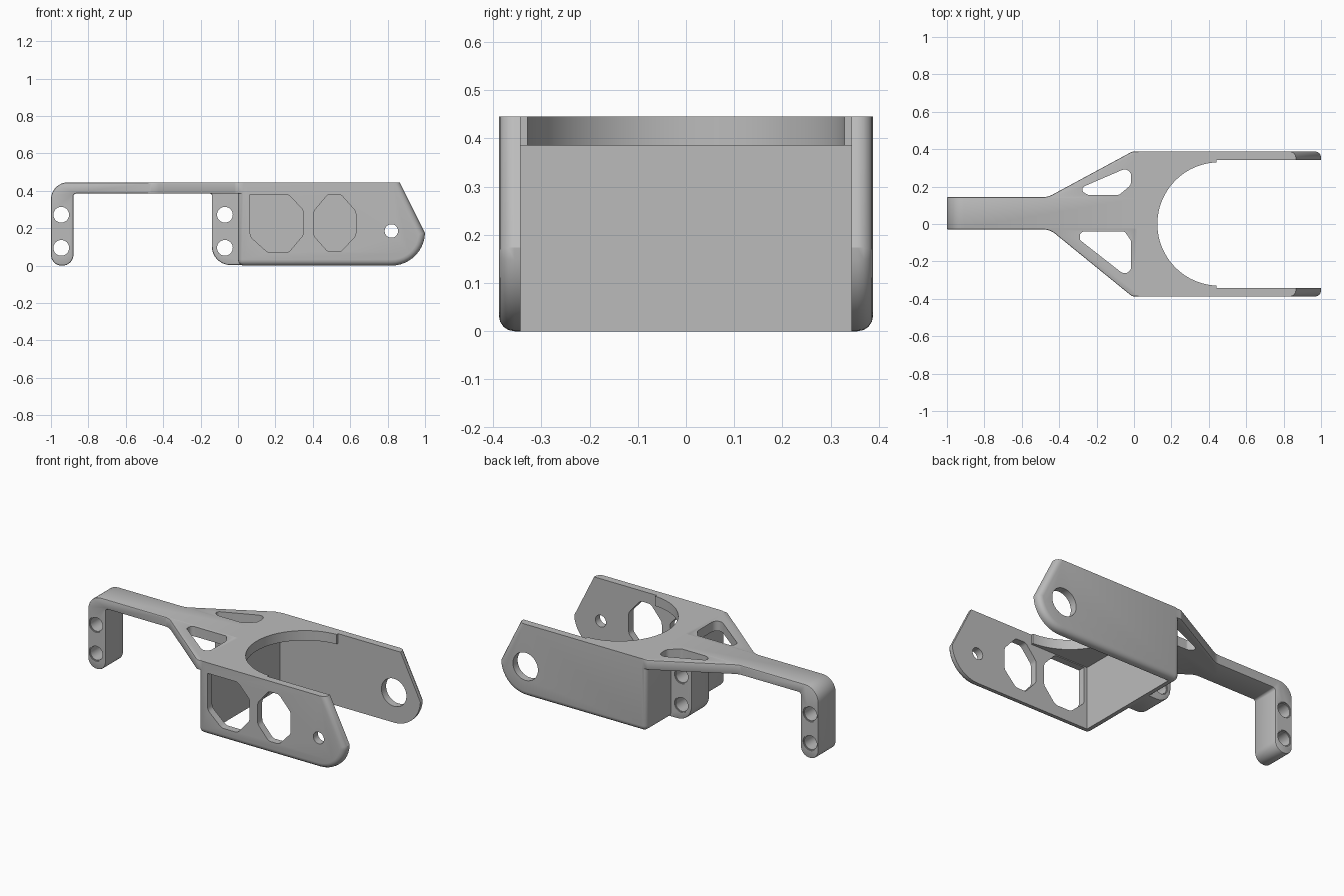
import bpy, bmesh, math
from mathutils import Vector

if "Cube" in bpy.data.objects:
    bpy.data.objects.remove(bpy.data.objects["Cube"], do_unlink=True)

grey = bpy.data.materials.new("satin_grey")
grey.use_nodes = True
tone = (0.5, 0.5, 0.5, 1)
grey.diffuse_color = tone
grey.node_tree.nodes["Principled BSDF"].inputs["Base Color"].default_value = tone


def rounded(points, steps=6):
    """Round each (u, v, radius) corner; no radius keeps it sharp."""
    out = []
    for i, p in enumerate(points):
        c, r = Vector(p[:2]), (p[2] if len(p) > 2 else 0)
        if not r:
            out.append(c)
            continue
        a = (Vector(points[i - 1][:2]) - c).normalized()
        b = (Vector(points[(i + 1) % len(points)][:2]) - c).normalized()
        half = a.angle(b) / 2
        centre = c + (a + b).normalized() * (r / math.sin(half))
        start = (c + a * (r / math.tan(half)) - centre).normalized()
        end = (c + b * (r / math.tan(half)) - centre).normalized()
        for k in range(steps + 1):
            out.append(centre + start.slerp(end, k / steps).normalized() * r)
    return out


def circle(u, v, r, n=32):
    return [(u + r * math.cos(math.tau * k / n), v + r * math.sin(math.tau * k / n)) for k in range(n)]


def prism(name, points, axis, lo, hi, bevel=0, segments=2, edge_rule=None):
    """Extrude a profile along y or z, optionally softening chosen edges."""
    bm = bmesh.new()
    place = (lambda p: (p[0], lo, p[1])) if axis == "y" else (lambda p: (p[0], p[1], lo))
    shift = Vector((0, hi - lo, 0)) if axis == "y" else Vector((0, 0, hi - lo))
    face = bm.faces.new([bm.verts.new(place(p)) for p in points])
    ext = bmesh.ops.extrude_face_region(bm, geom=[face])["geom"]
    bmesh.ops.translate(bm, vec=shift, verts=[g for g in ext if isinstance(g, bmesh.types.BMVert)])
    bmesh.ops.recalc_face_normals(bm, faces=bm.faces)
    if bevel:
        i = 1 if axis == "y" else 2
        rim = lambda e: abs(e.verts[0].co[i] - e.verts[1].co[i]) < 1e-5
        edges = [e for e in bm.edges if (edge_rule or rim)(e)]
        bmesh.ops.bevel(bm, geom=edges, offset=bevel, segments=segments, profile=0.5,
                        affect="EDGES", clamp_overlap=True)
    mesh = bpy.data.meshes.new(name)
    bm.to_mesh(mesh)
    bm.free()
    obj = bpy.data.objects.new(name, mesh)
    bpy.context.collection.objects.link(obj)
    mesh.materials.append(grey)
    return obj


def combine(target, tool, operation):
    """Apply a boolean and discard the helper."""
    tool.hide_render = True
    bpy.context.view_layer.objects.active = target
    mod = target.modifiers.new("combine", "BOOLEAN")
    mod.operation, mod.solver, mod.object = operation, "EXACT", tool
    bpy.ops.object.modifier_apply(modifier=mod.name)
    bpy.data.objects.remove(tool, do_unlink=True)


TOP, UNDER, HALF, INNER = 0.445, 0.385, 0.388, 0.343
ARM_LO, ARM_HI = -0.03, 0.145

# Fork shell: side profile with a rounded nose
nose = [(0.82 + 0.18 * math.cos(math.radians(a)), 0.18 + 0.18 * math.sin(math.radians(a)))
        for a in range(-90, 6, 8)]
side = [(0, TOP), (0, 0)] + nose + [(0.865, TOP)]


def soft_edge(e):
    a, b = (v.co for v in e.verts)
    if min(a.z, b.z) > TOP - 0.01:
        return False
    return abs(a.y - b.y) < 1e-5 or max(a.x, b.x) < 0.01


bracket = prism("fork_bracket", side, "y", -HALF, HALF, 0.032, 4, soft_edge)
cavity = [(0.045, -1), (0.045, UNDER), (2, UNDER), (2, -1)]
combine(bracket, prism("cavity", cavity, "y", -INNER, INNER), "DIFFERENCE")

# Flared plate between the arm and the fork
edge = HALF - 0.001
flare = [(-0.55, ARM_HI - 0.001), (-0.46, ARM_HI - 0.001, 0.1), (-0.01, edge, 0.03), (0.06, edge),
         (0.06, -edge), (-0.01, -edge, 0.03), (-0.45, ARM_LO + 0.001, 0.1), (-0.55, ARM_LO + 0.001)]
combine(bracket, prism("flared_plate", rounded(flare), "z", UNDER, TOP, 0.006), "UNION")

# Arm with its end leg and the middle lug
arm = [(-1, TOP, 0.09), (-1, 0, 0.058), (-0.88, 0, 0.058), (-0.88, UNDER, 0.015),
       (-0.14, UNDER, 0.01), (-0.14, 0.003, 0.1), (0.02, 0.003), (0.02, TOP)]
combine(bracket, prism("arm", rounded(arm, 8), "y", ARM_LO, ARM_HI, 0.007), "UNION")

# Round opening and the clear gap between the prongs
combine(bracket, prism("round_opening", circle(0.455, 0, 0.33, 64), "z", 0.2, 0.6), "DIFFERENCE")
gap = [(0.44, -INNER), (1.2, -INNER), (1.2, INNER), (0.44, INNER)]
combine(bracket, prism("prong_gap", gap, "z", 0.2, 0.6), "DIFFERENCE")

# Weight-saving slots in the flared plate
slots = [
    [(-0.015, 0.31, 0.035), (-0.30, 0.187, 0.02), (-0.245, 0.155, 0.02),
     (-0.08, 0.155, 0.03), (-0.015, 0.21, 0.04)],
    [(-0.29, -0.04, 0.025), (-0.05, -0.04, 0.02), (-0.015, -0.09, 0.03),
     (-0.015, -0.30, 0.035), (-0.29, -0.085, 0.02)],
]
for slot in slots:
    combine(bracket, prism("slot", rounded(slot), "z", 0.3, 0.6), "DIFFERENCE")

# Faceted windows in the front prong
windows = [
    [(0.065, 0.38), (0.27, 0.38, 0.04), (0.35, 0.295, 0.04), (0.35, 0.165, 0.04),
     (0.27, 0.07, 0.04), (0.16, 0.07, 0.04), (0.065, 0.155, 0.04)],
    [(0.48, 0.38, 0.03), (0.55, 0.38, 0.03), (0.63, 0.29, 0.04), (0.63, 0.16, 0.04),
     (0.55, 0.075, 0.03), (0.48, 0.075, 0.03), (0.405, 0.16, 0.04), (0.405, 0.29, 0.04)],
]
for window in windows:
    combine(bracket, prism("window", rounded(window, 4), "y", -0.5, -0.2), "DIFFERENCE")

# Pivot holes: small in the front prong, large in the back one
combine(bracket, prism("small_pivot", circle(0.82, 0.185, 0.036), "y", -0.5, -0.2), "DIFFERENCE")
combine(bracket, prism("large_pivot", circle(0.82, 0.185, 0.085), "y", 0.2, 0.5), "DIFFERENCE")

# Paired bolt holes through the leg and the lug, with countersunk rims
for x in (-0.945, -0.07):
    for z in (0.095, 0.272):
        combine(bracket, prism("bolt_hole", circle(x, z, 0.042), "y", -0.2, 0.3), "DIFFERENCE")
        for y in (ARM_LO, ARM_HI):
            combine(bracket, prism("rim", circle(x, z, 0.047), "y", y - 0.006, y + 0.006), "DIFFERENCE")

bpy.ops.object.select_all(action="DESELECT")
bracket.select_set(True)
bpy.context.view_layer.objects.active = bracket
bpy.ops.object.shade_smooth_by_angle(angle=math.radians(30))
